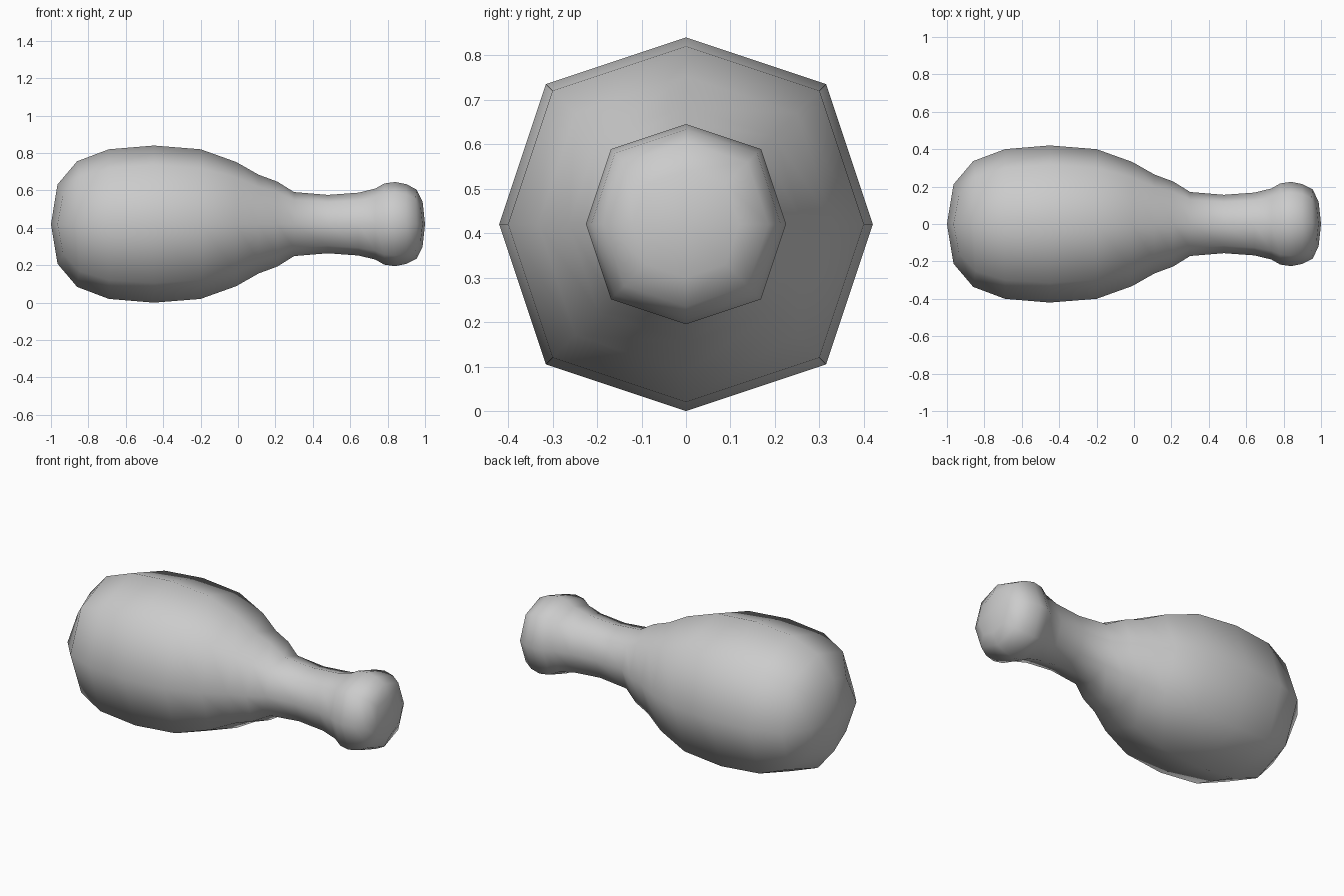
import bpy, bmesh

if "Cube" in bpy.data.objects:
    bpy.data.objects.remove(bpy.data.objects["Cube"])

# Profile along x: (x, radius); first and last rings border the four-quad end caps
profile = [(-0.965, 0.212), (-0.86, 0.336), (-0.69, 0.40), (-0.45, 0.42),
           (-0.20, 0.40), (-0.01, 0.332), (0.11, 0.264), (0.21, 0.227),
           (0.30, 0.171), (0.48, 0.156), (0.645, 0.168), (0.735, 0.19),
           (0.782, 0.217), (0.84, 0.225), (0.90, 0.213), (0.955, 0.185),
           (0.987, 0.12)]
# Extra x shift of the diagonal corners near the ends
corner_shift = {0: 0.03, 1: 0.012, len(profile) - 2: -0.005, len(profile) - 1: -0.01}
D = 0.75  # squarish octagon: diagonal corners sit at 0.75 R
octagon = [(1, 0), (D, D), (0, 1), (-D, D), (-1, 0), (-D, -D), (0, -1), (D, -D)]
AXIS_Z = 0.42

bm = bmesh.new()
rings = []
for i, (x, r) in enumerate(profile):
    rings.append([bm.verts.new((x + (corner_shift.get(i, 0) if k % 2 else 0),
                                y * r, AXIS_Z + z * r))
                  for k, (y, z) in enumerate(octagon)])

# Side walls
for a, b in zip(rings, rings[1:]):
    for k in range(8):
        n = (k + 1) % 8
        bm.faces.new((a[k], a[n], b[n], b[k]))

# End caps: four quads meeting at a centre point
for ring, x in ((rings[0], -1.0), (rings[-1], 1.0)):
    c = bm.verts.new((x, 0, AXIS_Z))
    for k in range(0, 8, 2):
        bm.faces.new((c, ring[k], ring[k + 1], ring[(k + 2) % 8]))

bmesh.ops.recalc_face_normals(bm, faces=bm.faces)
for f in bm.faces:
    f.smooth = True
mesh = bpy.data.meshes.new("drumstick_body")
bm.to_mesh(mesh)
bm.free()
obj = bpy.data.objects.new("drumstick_body", mesh)
bpy.context.collection.objects.link(obj)
